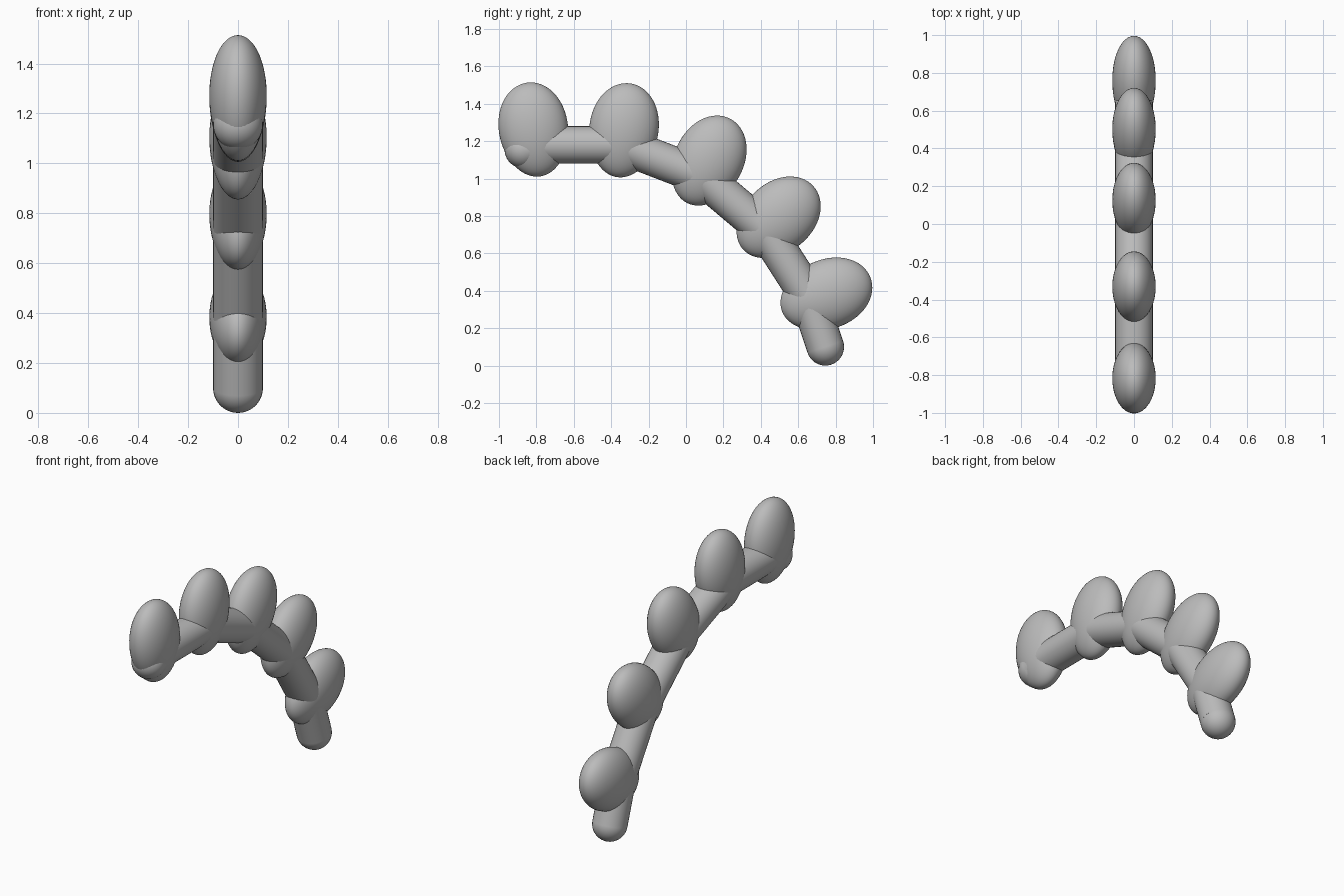
import bpy
import math
from mathutils import Vector, Matrix

cube = bpy.data.objects.get("Cube")
if cube:
    bpy.data.objects.remove(cube, do_unlink=True)

# Single plain material
grey = bpy.data.materials.new("plain grey")
grey.use_nodes = True
colour = (0.5, 0.5, 0.5, 1)
grey.diffuse_color = colour
grey.node_tree.nodes["Principled BSDF"].inputs["Base Color"].default_value = colour


def finish(name):
    ob = bpy.context.object
    ob.name = name
    ob.data.materials.append(grey)
    bpy.ops.object.shade_smooth_by_angle(angle=math.radians(40))
    return ob


def egg(name, y, z, lean):
    """Flattened egg, slightly narrower at its lower end, leaning toward +y."""
    bpy.ops.mesh.primitive_uv_sphere_add(segments=48, ring_count=32, radius=1)
    ob = finish(name)
    for v in ob.data.vertices:
        taper = 1 + 0.04 * v.co.z
        v.co = (v.co.x * taper * 0.115, v.co.y * taper * 0.185, v.co.z * 0.253)
    ob.data.transform(Matrix.Rotation(-math.radians(lean), 4, 'X'))
    ob.location = (0, y, z)


def ball(name, point):
    bpy.ops.mesh.primitive_uv_sphere_add(segments=32, ring_count=20, radius=RADIUS,
                                         location=point)
    finish(name)


def tube(name, a, b):
    axis = b - a
    bpy.ops.mesh.primitive_cylinder_add(vertices=32, radius=RADIUS, depth=axis.length,
                                        location=(a + b) / 2)
    ob = finish(name)
    ob.rotation_euler = axis.to_track_quat('Z', 'Y').to_euler()


# Row of eggs along the arch: y, z, lean in degrees
eggs = [(-0.815, 1.262, -8), (-0.333, 1.258, 8), (0.12, 1.095, 27),
        (0.493, 0.79, 48), (0.75, 0.38, 69)]
for i, (y, z, lean) in enumerate(eggs):
    egg(f"egg_{i + 1}", y, z, lean)

# Round stem threading through the eggs, with rounded ends
RADIUS = 0.1
path = [Vector((0, y, z)) for y, z in [
    (-0.87, 1.155), (-0.78, 1.18), (-0.35, 1.18), (0.08, 1.015),
    (0.43, 0.72), (0.655, 0.37), (0.745, 0.1)]]
for i, point in enumerate(path):
    ball(f"stem_joint_{i + 1}", point)
for i, (a, b) in enumerate(zip(path, path[1:])):
    tube(f"stem_section_{i + 1}", a, b)
